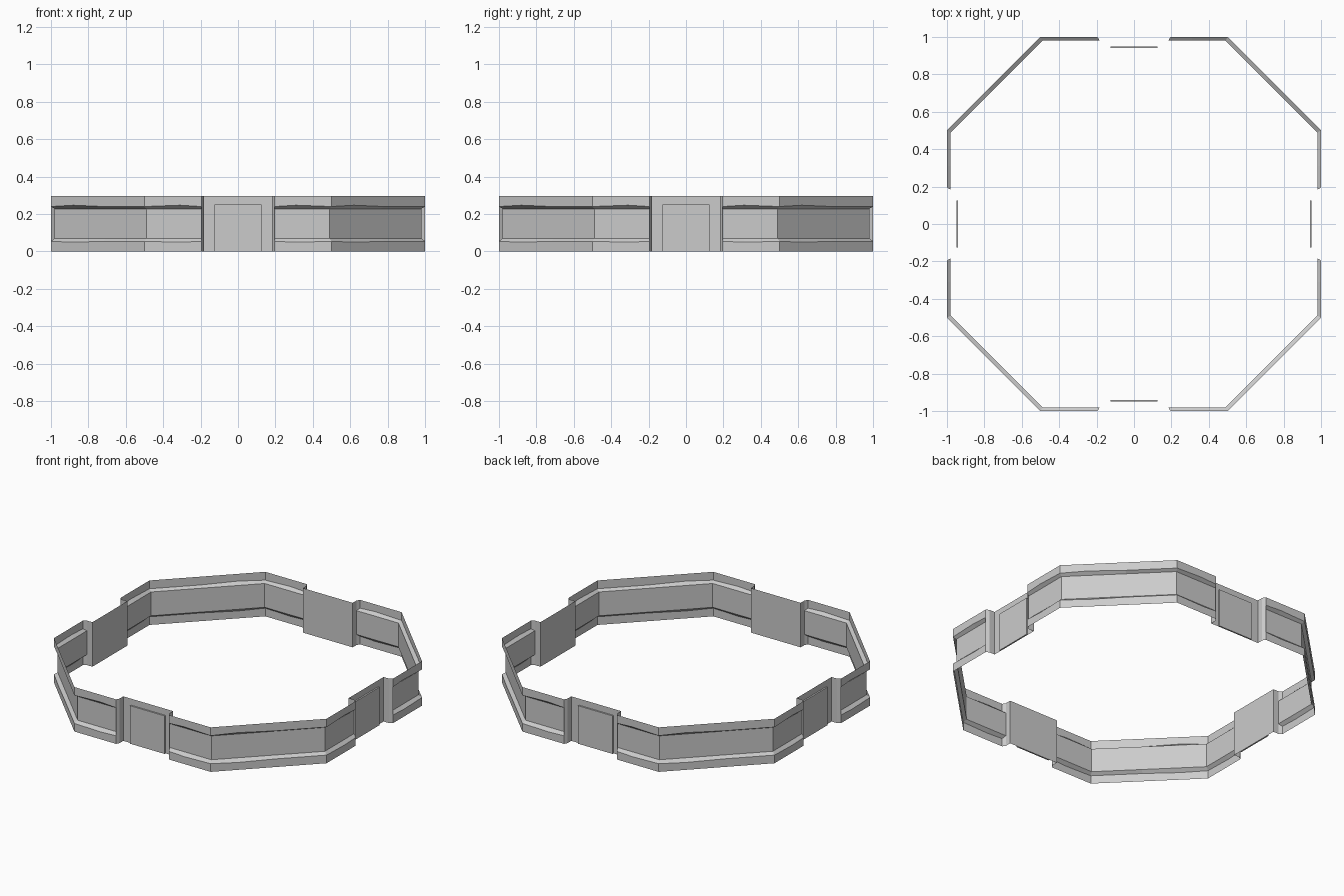
import bpy, bmesh, math
from mathutils import Matrix

if "Cube" in bpy.data.objects:
    bpy.data.objects.remove(bpy.data.objects["Cube"])

H = 0.295
# wall cross-section: (depth 0 = outer / 1 = inset, height, worn-edge wobble)
PROFILE = [(0, 0, 0), (0, 0.054, -0.005), (1, 0.07, 0),
           (1, 0.228, 0), (0, 0.24, 0.007), (0, H, 0)]
# plan of one corner section, outer and inset lines, with wobble weight
OUTER = [(0.195, -1, 0), (0.31, -1, 1), (0.5, -1, 0), (0.62, -0.88, 1),
         (0.78, -0.72, 0), (1, -0.5, 0), (1, -0.31, 1), (1, -0.195, 0)]
INNER = [(0.183, -0.98), (0.31, -0.98), (0.49, -0.98), (0.61, -0.86),
         (0.765, -0.705), (0.98, -0.49), (0.98, -0.31), (0.98, -0.183)]


def grid(name, rows, turn):
    """Skin a grid of points into a sheet, turned about z."""
    bm = bmesh.new()
    vs = [[bm.verts.new(p) for p in r] for r in rows]
    for a, b in zip(vs, vs[1:]):
        for i in range(len(a) - 1):
            bm.faces.new((a[i], b[i], b[i + 1], a[i + 1]))
    bm.transform(Matrix.Rotation(turn, 4, 'Z'))
    me = bpy.data.meshes.new(name)
    bm.to_mesh(me)
    bm.free()
    ob = bpy.data.objects.new(name, me)
    bpy.context.collection.objects.link(ob)
    return ob


def door_panel(turn):
    """Thin raised panel, open at the back."""
    bm = bmesh.new()
    bmesh.ops.create_cube(bm, size=1)
    back = [f for f in bm.faces if f.normal.y > 0.9]
    bmesh.ops.delete(bm, geom=back, context='FACES_ONLY')
    bm.transform(Matrix.Rotation(turn, 4, 'Z')
                 @ Matrix.Translation((0, -0.945, 0.126))
                 @ Matrix.Diagonal((0.252, 0.01, 0.252, 1)))
    me = bpy.data.meshes.new("door_panel")
    bm.to_mesh(me)
    bm.free()
    bpy.context.collection.objects.link(bpy.data.objects.new("door_panel", me))


# corner wall sheet
wall = []
for o, n in zip(OUTER, INNER):
    wall.append([((n if d else o)[0], (n if d else o)[1], z + w * o[2])
                 for d, z, w in PROFILE])

# recessed doorway: jambs and back sheet in one strip
alcove_plan = [(-0.195, -1), (-0.183, -0.98), (-0.183, -0.94),
               (0.183, -0.94), (0.183, -0.98), (0.195, -1)]
alcove = [[(x, y, 0), (x, y, H)] for x, y in alcove_plan]

for k in range(4):
    a = k * math.pi / 2
    grid("corner_wall", wall, a)
    grid("door_alcove", alcove, a)
    door_panel(a)
